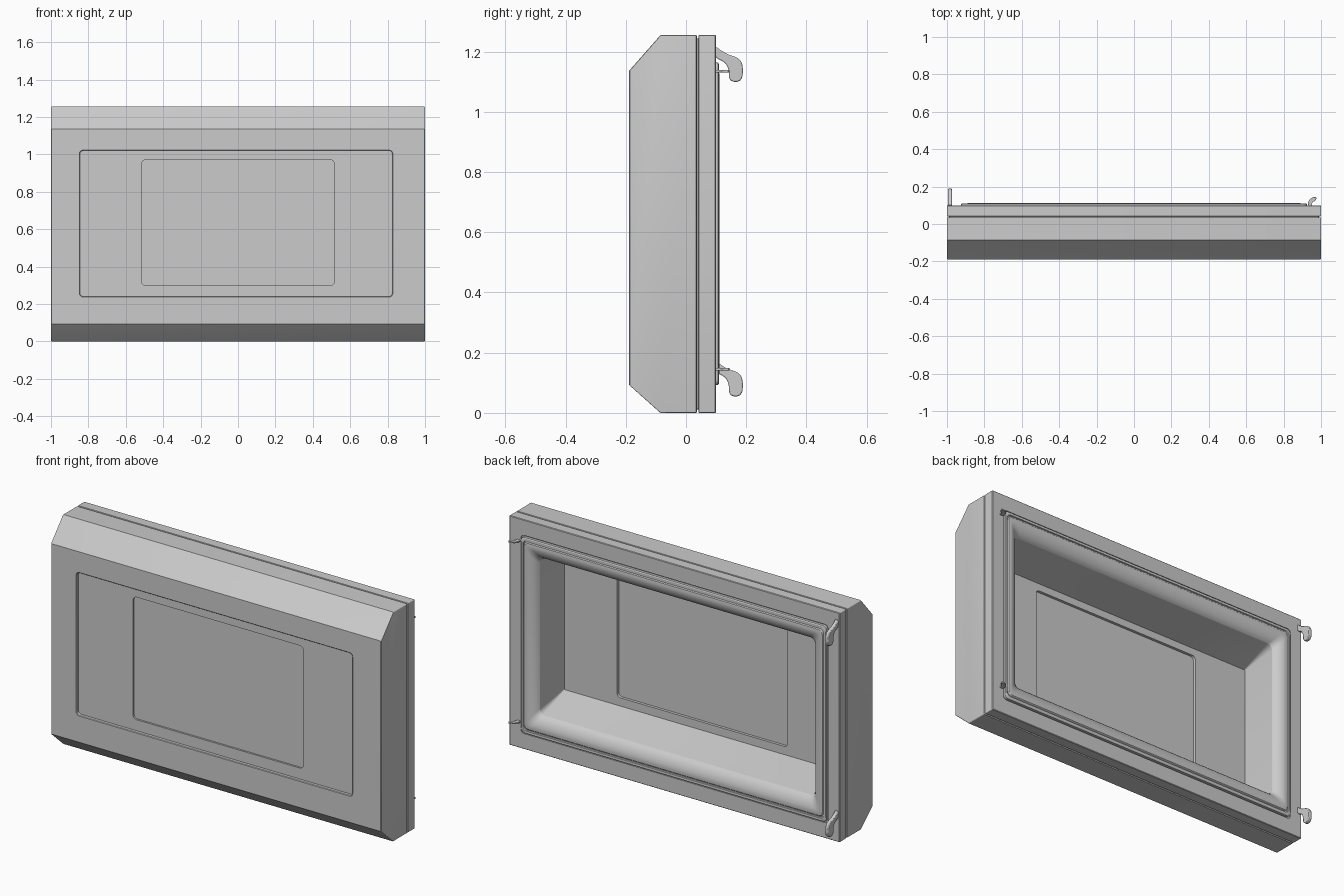
import bpy, bmesh, math
from mathutils import Vector

cube = bpy.data.objects.get("Cube")
if cube:
    bpy.data.objects.remove(cube, do_unlink=True)

grey = bpy.data.materials.new("plain_grey")
grey.use_nodes = True
grey.diffuse_color = (0.6, 0.6, 0.6, 1)
grey.node_tree.nodes["Principled BSDF"].inputs["Base Color"].default_value = (0.6, 0.6, 0.6, 1)


def finish(name, bm):
    """Turn a bmesh into a shaded grey object."""
    bmesh.ops.recalc_face_normals(bm, faces=bm.faces)
    mesh = bpy.data.meshes.new(name)
    bm.to_mesh(mesh)
    bm.free()
    mesh.materials.append(grey)
    obj = bpy.data.objects.new(name, mesh)
    bpy.context.collection.objects.link(obj)
    bpy.ops.object.select_all(action='DESELECT')
    obj.select_set(True)
    bpy.context.view_layer.objects.active = obj
    bpy.ops.object.shade_smooth_by_angle(angle=math.radians(28))
    return obj


def ring(bm, rect, y, radius, steps=4):
    """Rounded rectangle of vertices in the plane at depth y."""
    x0, x1, z0, z1 = rect
    corners = ((x1, z1, -1, -1), (x0, z1, 1, -1), (x0, z0, 1, 1), (x1, z0, -1, 1))
    verts = []
    for i, (x, z, sx, sz) in enumerate(corners):
        for k in range(steps + 1):
            a = math.pi / 2 * (i + k / steps)
            verts.append(bm.verts.new((x + sx * radius + radius * math.cos(a), y,
                                       z + sz * radius + radius * math.sin(a))))
    return verts


def loft(name, sections, cap_first=False, cap_last=False):
    """Join successive rounded rectangles into one surface."""
    bm = bmesh.new()
    rings = [ring(bm, *s) for s in sections]
    for a, b in zip(rings, rings[1:]):
        for i in range(len(a)):
            j = (i + 1) % len(a)
            bm.faces.new((a[i], a[j], b[j], b[i]))
    if cap_first:
        bm.faces.new(rings[0])
    if cap_last:
        bm.faces.new(rings[-1])
    return finish(name, bm)


def inset(rect, d):
    return (rect[0] + d, rect[1] - d, rect[2] + d, rect[3] - d)


def plate(name, outline, to_point, thickness_vec, bevel=0.004):
    """Extrude a smoothed closed outline by a thickness."""
    for _ in range(2):  # round the outline by corner cutting
        cut = []
        for p, q in zip(outline, outline[1:] + outline[:1]):
            p, q = Vector(p), Vector(q)
            cut += [p.lerp(q, 0.25), p.lerp(q, 0.75)]
        outline = cut
    bm = bmesh.new()
    face = bm.faces.new([bm.verts.new(to_point(*p)) for p in outline])
    out = bmesh.ops.extrude_face_region(bm, geom=[face])
    bmesh.ops.translate(bm, vec=thickness_vec,
                        verts=[v for v in out["geom"] if isinstance(v, bmesh.types.BMVert)])
    obj = finish(name, bm)
    mod = obj.modifiers.new("soft_edges", 'BEVEL')
    mod.width = bevel
    mod.segments = 2
    mod.limit_method = 'ANGLE'
    mod.angle_limit = math.radians(50)


full = (-1, 1, 0, 1.255)
face = (-1, 1, 0.09, 1.14)
window = (-0.845, 0.825, 0.24, 1.02)
pane = (-0.515, 0.515, 0.30, 0.97)
cavity_front = (-0.835, 0.835, 0.255, 1.01)
lip = (-0.835, 0.835, 0.20, 1.06)
gasket = (-0.93, 0.93, 0.085, 1.17)

# Front shell with chamfered top and bottom and a recessed window
loft("front_shell", [
    (pane, -0.162, 0.02), (pane, -0.172, 0.02),
    (window, -0.172, 0.018), (window, -0.187, 0.018),
    (inset(window, -0.003), -0.19, 0.02),
    (inset(face, 0.004), -0.19, 0.003), (face, -0.186, 0.004),
    (full, -0.085, 0.004), (full, 0.034, 0.004),
    (inset(full, 0.004), 0.036, 0.004),
    (inset(full, 0.012), 0.036, 0.004)], cap_first=True)

# Back frame behind the narrow seam
loft("back_frame", [
    (inset(full, 0.012), 0.036, 0.004), (inset(full, 0.012), 0.041, 0.004),
    (inset(full, 0.004), 0.041, 0.004), (full, 0.043, 0.004),
    (full, 0.097, 0.004), (inset(full, 0.003), 0.10, 0.004),
    (gasket, 0.10, 0.02)])

# Rounded seal rolling into the opening
profile = [(0, 0.092), (0.06, 0.092), (0.06, 0.106), (0.1, 0.109), (0.2, 0.109), (0.22, 0.104),
           (0.26, 0.104), (0.3, 0.109), (0.42, 0.111), (0.55, 0.109), (0.7, 0.103),
           (0.84, 0.093), (0.94, 0.082), (1, 0.07)]
loft("seal", [(gasket, 0.10, 0.02)] + [
    (tuple(a + (b - a) * t for a, b in zip(gasket, lip)), y, 0.02 + 0.01 * t)
    for t, y in profile])

# Hollow interior with sloping floor and ceiling, and the recessed inner pane
loft("interior", [
    (lip, 0.07, 0.03), (cavity_front, -0.14, 0.004),
    (pane, -0.14, 0.02), (pane, -0.155, 0.02)], cap_last=True)

# Latch hooks on the right edge and small hinge hooks on the left edge
hook = [(0.095, 1.22), (0.115, 1.205), (0.14, 1.19), (0.175, 1.18), (0.19, 1.155),
        (0.187, 1.10), (0.143, 1.10), (0.143, 1.14), (0.13, 1.165), (0.095, 1.18)]
pin = [(0.93, 0.095), (0.932, 0.125), (0.95, 0.142), (0.98, 0.145),
       (0.968, 0.122), (0.953, 0.118), (0.952, 0.095)]
for label, drop, pin_z in (("upper", 0, 1.131), ("lower", 1.045, 0.141)):
    plate(label + "_latch_hook", hook, lambda y, z: (-0.994, y, z - drop), (0.02, 0, 0))
    plate(label + "_hinge_hook", pin, lambda x, y: (x, y, pin_z), (0, 0, 0.008), 0.001)
